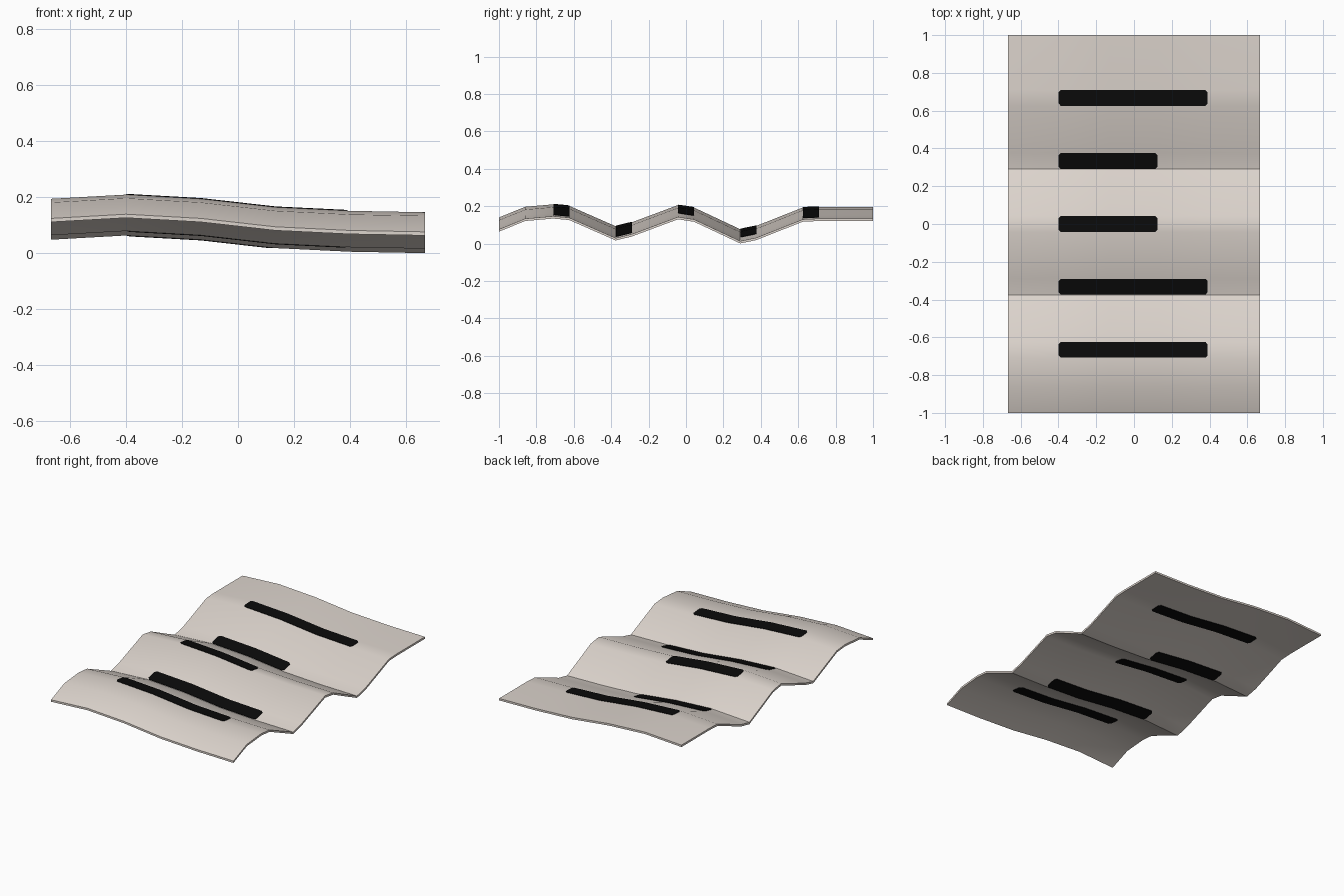
import bpy, bmesh

if "Cube" in bpy.data.objects:
    bpy.data.objects.remove(bpy.data.objects["Cube"])

THICK = 0.013
PROUD = 0.003

# Wave along the length (underside height) and gentle sag across the width
WAVE = [(-1, .064), (-.86, .121), (-.71, .134), (-.624, .126), (-.376, .017),
        (-.29, .038), (-.043, .130), (.043, .117), (.29, .001), (.376, .019),
        (.624, .117), (.71, .121), (1, .121)]
SAG = [(-.667, .048), (-.4, .063), (-.133, .048), (.133, .018), (.4, .005), (.667, 0)]


def lerp(table, t):
    for (a, va), (b, vb) in zip(table, table[1:]):
        if t <= b:
            return va + (vb - va) * (t - a) / (b - a)
    return table[-1][1]


def under(x, y):
    return lerp(WAVE, y) + lerp(SAG, x)


def material(name, colour):
    m = bpy.data.materials.new(name)
    m.diffuse_color = (*colour, 1)
    m.use_nodes = True
    m.node_tree.nodes["Principled BSDF"].inputs["Base Color"].default_value = m.diffuse_color
    return m


def slab(name, rows, low, high, mat):
    """Closed curved slab; rows are lists of (x, y), low/high offset from underside."""
    bm = bmesh.new()
    layers = [[[bm.verts.new((x, y, under(x, y) + off)) for x, y in row]
               for row in rows] for off in (low, high)]
    n, k = len(rows), len(rows[0])
    for g in layers:
        for i in range(n - 1):
            for j in range(k - 1):
                bm.faces.new((g[i][j], g[i + 1][j], g[i + 1][j + 1], g[i][j + 1]))
    rim = ([(i, 0) for i in range(n)] + [(n - 1, j) for j in range(1, k)] +
           [(i, k - 1) for i in range(n - 2, -1, -1)] + [(0, j) for j in range(k - 2, 0, -1)])
    for (a, b), (c, d) in zip(rim, rim[1:] + rim[:1]):
        bm.faces.new((layers[0][a][b], layers[0][c][d], layers[1][c][d], layers[1][a][b]))
    bmesh.ops.recalc_face_normals(bm, faces=bm.faces)
    me = bpy.data.meshes.new(name)
    bm.to_mesh(me)
    bm.free()
    ob = bpy.data.objects.new(name, me)
    bpy.context.collection.objects.link(ob)
    me.materials.append(mat)
    bpy.ops.object.select_all(action='DESELECT')
    ob.select_set(True)
    bpy.context.view_layer.objects.active = ob
    bpy.ops.object.shade_smooth_by_angle(angle=0.5236)
    return ob


paper = material("warm paper", (.72, .66, .61))
ink = material("black ink", (.003, .003, .003))

# Wavy sheet
slab("paper_sheet", [[(x, y) for x, _ in SAG] for y, _ in WAVE], 0, THICK, paper)

# Printed lines on both faces, with softened ends
for n, (y0, y1, x1) in enumerate([(-.708, -.624, .39), (-.374, -.29, .39), (-.042, .042, .125),
                                  (.292, .376, .125), (.626, .71, .39)], 1):
    x0, mid, half = -.4, (y0 + y1) / 2, (y1 - y0) / 2
    xs = [(x0, .7), (x0 + .012, 1)] + [(x, 1) for x in (-.133, .133) if x < x1 - .02] \
        + [(x1 - .012, 1), (x1, .7)]
    rows = [[(x, mid + s * half * w) for x, w in xs] for s in (-1, 1)]
    slab(f"text_line_top_{n}", rows, THICK - .001, THICK + PROUD, ink)
    slab(f"text_line_underside_{n}", rows, -PROUD, .001, ink)
